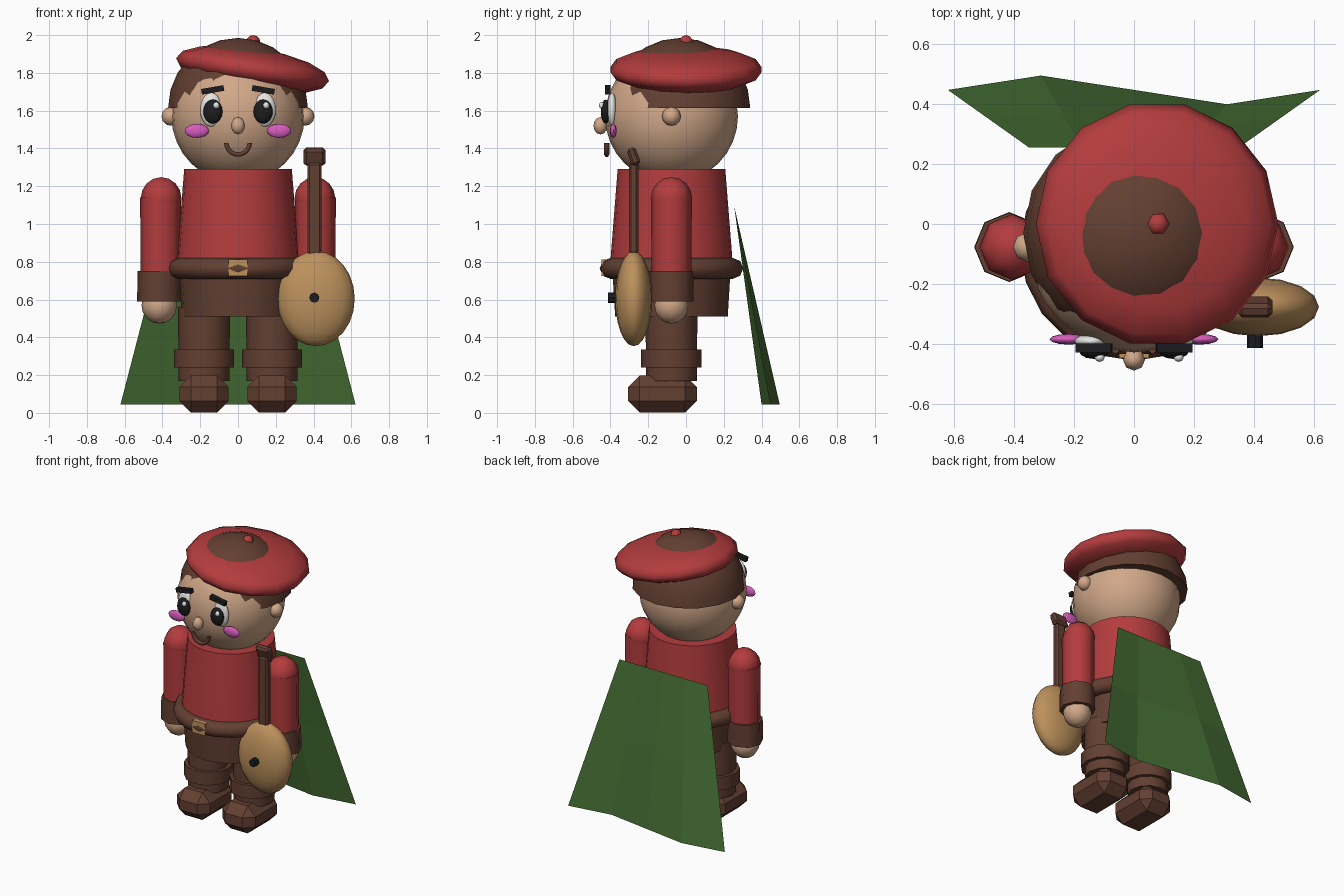
import bpy, bmesh, math
from mathutils import Matrix, Vector

if "Cube" in bpy.data.objects:
    bpy.data.objects.remove(bpy.data.objects["Cube"])


def material(name, r, g, b):
    m = bpy.data.materials.new(name)
    m.diffuse_color = (r, g, b, 1)
    m.use_nodes = True
    m.node_tree.nodes["Principled BSDF"].inputs["Base Color"].default_value = m.diffuse_color
    return m


RED = material("red cloth", 0.455, 0.045, 0.047)
BROWN = material("brown leather", 0.125, 0.050, 0.031)
SKIN = material("skin", 0.64, 0.39, 0.25)
WOOD = material("golden wood", 0.51, 0.285, 0.108)
GREEN = material("green cloth", 0.060, 0.156, 0.034)
BLACK = material("black", 0.012, 0.012, 0.014)
WHITE = material("white", 0.78, 0.78, 0.76)
PINK = material("pink", 0.68, 0.107, 0.51)


def finish(name, bm, mat, loc, rot=(0, 0, 0), angle=50):
    """Turn a bmesh into a placed object; angle 0 keeps it faceted."""
    bmesh.ops.recalc_face_normals(bm, faces=bm.faces)
    mesh = bpy.data.meshes.new(name)
    bm.to_mesh(mesh)
    bm.free()
    mesh.materials.append(mat)
    ob = bpy.data.objects.new(name, mesh)
    ob.location, ob.rotation_euler = loc, rot
    bpy.context.collection.objects.link(ob)
    if angle:
        bpy.ops.object.select_all(action='DESELECT')
        ob.select_set(True)
        bpy.context.view_layer.objects.active = ob
        bpy.ops.object.shade_smooth_by_angle(angle=math.radians(angle))
    return ob


def ball(name, mat, loc, size, seg=12, rings=8, rot=(0, 0, 0), half=False):
    bm = bmesh.new()
    bmesh.ops.create_uvsphere(bm, u_segments=seg, v_segments=rings, radius=1)
    # start the segments on the y axis
    bmesh.ops.rotate(bm, verts=bm.verts, matrix=Matrix.Rotation(math.pi / 2, 3, 'Z'))
    if half:
        bmesh.ops.bisect_plane(bm, geom=bm.verts[:] + bm.edges[:] + bm.faces[:],
                               plane_co=(0, 0, 0), plane_no=(0, 0, 1), clear_inner=True)
        bmesh.ops.holes_fill(bm, edges=[e for e in bm.edges if e.is_boundary])
    bmesh.ops.scale(bm, vec=Vector(size), verts=bm.verts)
    return finish(name, bm, mat, loc, rot, 60 if half else 75)


def tube(name, mat, x, y, z0, z1, r0, r1, seg=16):
    bm = bmesh.new()
    bmesh.ops.create_cone(bm, cap_ends=True, segments=seg, radius1=r0, radius2=r1,
                          depth=z1 - z0)
    return finish(name, bm, mat, (x, y, (z0 + z1) / 2))


def box(name, mat, loc, size, bevel=0, rot=(0, 0, 0)):
    bm = bmesh.new()
    bmesh.ops.create_cube(bm, size=1)
    bmesh.ops.scale(bm, vec=Vector(size), verts=bm.verts)
    if bevel:
        bmesh.ops.bevel(bm, geom=bm.edges[:], offset=bevel, segments=1, affect='EDGES')
    return finish(name, bm, mat, loc, rot, 0)


def ring(name, mat, loc, major, minor, sweep, steps, seg, axis):
    """Sweep a small circle around an axis; closed when the sweep is a full turn."""
    bm = bmesh.new()
    circle = bmesh.ops.create_circle(bm, segments=seg, radius=minor, cap_ends=False)
    turn = Matrix.Rotation(math.pi / 2, 3, 'X') if axis == 'Z' else Matrix.Identity(3)
    bmesh.ops.rotate(bm, verts=circle["verts"], matrix=turn)
    bmesh.ops.translate(bm, verts=circle["verts"], vec=(major, 0, 0))
    bmesh.ops.spin(bm, geom=bm.verts[:] + bm.edges[:], cent=(0, 0, 0), angle=sweep, steps=steps,
                   axis=(0, 0, 1) if axis == 'Z' else (0, 1, 0))
    bmesh.ops.remove_doubles(bm, verts=bm.verts, dist=0.0005)
    bmesh.ops.holes_fill(bm, edges=[e for e in bm.edges if e.is_boundary])
    return finish(name, bm, mat, loc, angle=65)


CY = -0.077  # depth of the body axis

# Tunic, belt, buckle and breeches
tube("tunic", RED, 0, CY, 0.72, 1.29, 0.33, 0.285, 24)
ring("belt", BROWN, (0, CY, 0.765), 0.325, 0.055, 2 * math.pi, 20, 8, 'Z')
box("belt_buckle", WOOD, (0, -0.423, 0.768), (0.10, 0.05, 0.086))
tube("breeches", BROWN, 0, CY, 0.51, 0.74, 0.298, 0.312, 20)

# Head, hair and hat
ball("head", SKIN, (0, CY, 1.57), (0.352, 0.352, 0.352), 24, 16)
ball("hair", BROWN, (0, -0.03, 1.615), (0.37, 0.37, 0.37), 16, 12, half=True)
ball("beret", RED, (0.077, 0, 1.817), (0.41, 0.41, 0.115), 14, 8, rot=(0, 0.15, 0))
ball("beret_knob", RED, (0.08, 0, 1.963), (0.038, 0.04, 0.037), 6, 6)

# Face
ball("nose", SKIN, (0, -0.453, 1.52), (0.037, 0.037, 0.046), 8, 6)
ring("mouth", BROWN, (0, -0.42, 1.43), 0.062, 0.014, math.pi, 10, 6, 'Y')

for s, side in ((-1, "right"), (1, "left")):
    ball(side + "_ear", SKIN, (s * 0.355, CY, 1.57), (0.05, 0.05, 0.05), 8, 6)
    ball(side + "_eye", WHITE, (s * 0.142, -0.392, 1.605), (0.058, 0.026, 0.09), 14, 10)
    ball(side + "_pupil", BLACK, (s * 0.133, -0.425, 1.595), (0.051, 0.026, 0.064), 12, 8)
    ball(side + "_eye_glint", WHITE, (s * 0.132 + 0.017, -0.446, 1.628),
         (0.017, 0.015, 0.018), 8, 6)
    box(side + "_eyebrow", BLACK, (s * 0.134, -0.415, 1.71), (0.12, 0.03, 0.03),
        rot=(0, s * 0.17, 0))
    ball(side + "_cheek", PINK, (s * 0.218, -0.385, 1.493), (0.064, 0.018, 0.037), 12, 8)

    # Arm
    ball(side + "_shoulder", RED, (s * 0.407, CY, 1.135), (0.108, 0.11, 0.113), 8, 8)
    tube(side + "_sleeve", RED, s * 0.41, CY, 0.72, 1.14, 0.106, 0.108, 8)
    tube(side + "_cuff", BROWN, s * 0.417, CY, 0.59, 0.75, 0.117, 0.115, 8)
    ball(side + "_hand", SKIN, (s * 0.417, CY, 0.57), (0.094, 0.094, 0.098), 10, 8)

    # Leg and boot
    tube(side + "_leg", BROWN, s * 0.18, CY, 0.17, 0.56, 0.134, 0.138, 12)
    tube(side + "_boot_cuff", BROWN, s * 0.18, CY, 0.24, 0.335, 0.16, 0.16, 12)
    box(side + "_shoe", BROWN, (s * 0.18, -0.125, 0.1), (0.262, 0.365, 0.196), 0.062)

# Lute
ball("lute_body", WOOD, (0.413, -0.277, 0.605), (0.205, 0.098, 0.252), 16, 12)
hole = box("lute_neck", BROWN, (0.405, -0.277, 1.06), (0.076, 0.05, 0.53), 0.012)
box("lute_head", BROWN, (0.405, -0.277, 1.357), (0.115, 0.05, 0.095), 0.014, rot=(0.35, 0, 0))
bm = bmesh.new()
bmesh.ops.create_cone(bm, cap_ends=True, segments=8, radius1=0.027, radius2=0.027, depth=0.06)
finish("lute_sound_hole", bm, BLACK, (0.404, -0.384, 0.61), (math.pi / 2, 0, 0), 0)

# Cape: a flared sheet whose folds deepen toward the hem
bm = bmesh.new()
rows = []
for t in (0, 0.5, 1):
    rows.append([bm.verts.new((u * (0.35 + 0.272 * t),
                               0.255 + 0.193 * t - 0.048 * t * math.sin(u * math.pi),
                               1.095 - 1.05 * t)) for u in (-1, -0.5, 0, 0.5, 1)])
for a, b in zip(rows, rows[1:]):
    for i in range(4):
        bm.faces.new((a[i], a[i + 1], b[i + 1], b[i]))
finish("cape", bm, GREEN, (0, 0, 0), angle=0)
